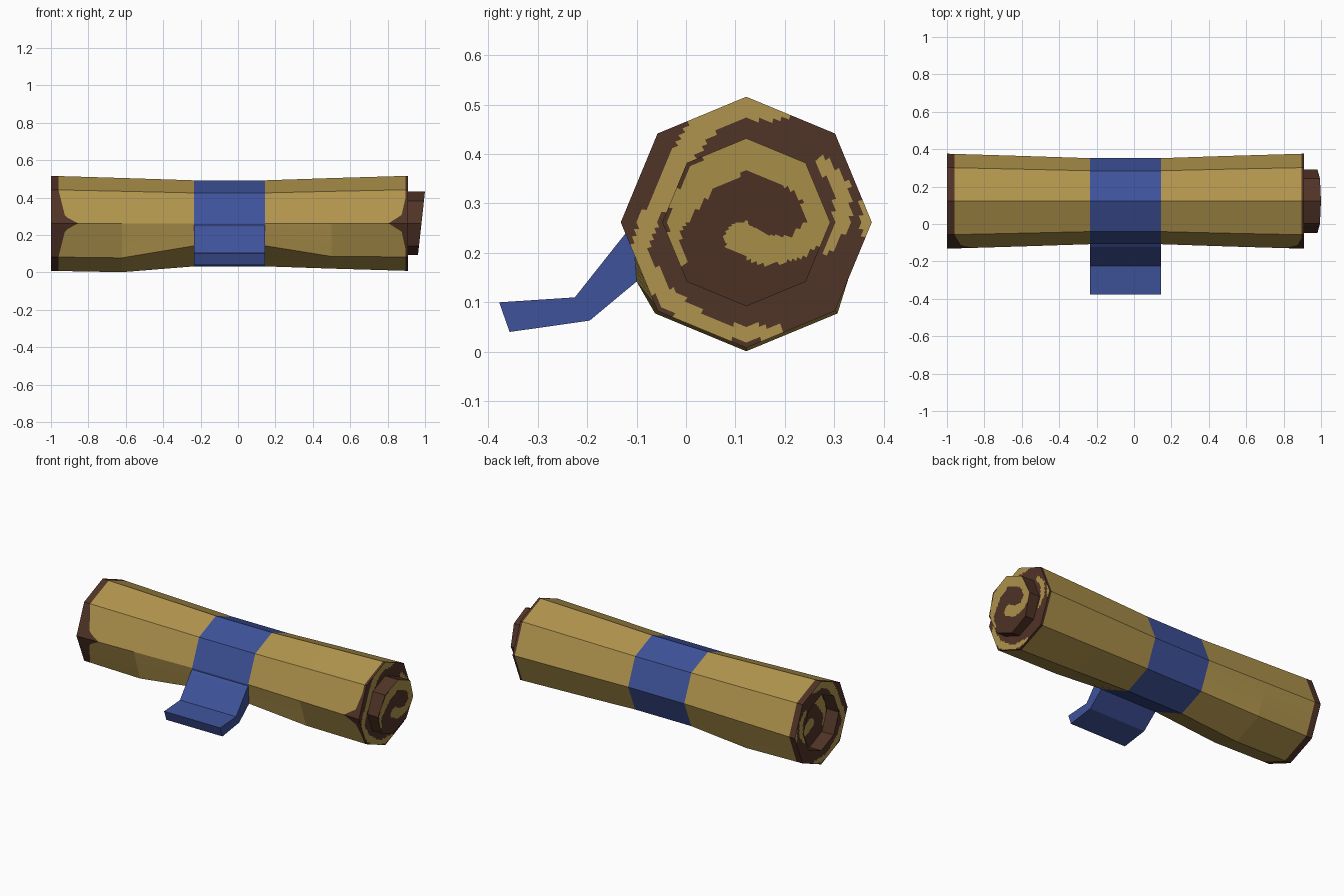
import bpy, bmesh, math
from mathutils import Vector

if "Cube" in bpy.data.objects:
    bpy.data.objects.remove(bpy.data.objects["Cube"])

CY, CZ = 0.122, 0.262        # axis of the roll
K, N = 12, 96                # points per octagon side, points per ring
GOLD, BROWN, BLUE = 0, 1, 2


def material(name, rgb):
    m = bpy.data.materials.new(name)
    m.diffuse_color = [((c / 255 + 0.055) / 1.055) ** 2.4 for c in rgb] + [1]
    m.use_nodes = True
    m.node_tree.nodes["Principled BSDF"].inputs["Base Color"].default_value = m.diffuse_color
    return m


MATS = [material("parchment_gold", (176, 148, 77)),
        material("dark_brown", (80, 51, 38)),
        material("ribbon_blue", (62, 82, 154))]


def octagon(r):
    return [Vector((CY + r * math.cos(i * math.pi / 4), CZ + r * math.sin(i * math.pi / 4)))
            for i in range(8)]


def on_octagon(corners, j):
    a, b = corners[j // K], corners[(j // K + 1) % 8]
    return a.lerp(b, (j % K) / K)


# ---- outer shape: key cross-sections along x, pinched by the ribbon
waist = octagon(0.230)
waist[5] = Vector((-0.10, 0.142))
sag = octagon(0.2425)
for i in (5, 6, 7):
    sag[i] = octagon(0.261)[i]
right_mid = octagon(0.242)
right_mid[5] = octagon(0.25)[5]
END = octagon(0.254)
KEYS = [(-1.0, END), (-0.62, sag), (-0.235, waist), (0.145, waist), (0.5, right_mid), (0.91, END)]


def surface(x, j):
    for (x0, c0), (x1, c1) in zip(KEYS, KEYS[1:]):
        if x <= x1:
            p = on_octagon(c0, j).lerp(on_octagon(c1, j), (x - x0) / (x1 - x0))
            return (x, p.x, p.y)


def bump(j, width):
    return max(0, 1 - abs(j - 48) / width)


# ---- gold spiral strokes on the ends: (right, up, half width) from the axis
UNIT = 1 / 495
INNER = [[(-6, -16, 16), (19, -28, 15), (49, -26, 12), (74, -3, 14), (72, 32, 18), (50, 56, 22),
          (0, 70, 17), (-41, 47, 16), (-63, 17, 13), (-73, -13, 6), (-64, -38, 4)]]
OUTER = [[(34, 110, 8), (-11, 114, 13), (-41, 100, 14), (-61, 72, 12), (-78, 37, 10),
          (-101, -3, 9), (-106, -28, 9), (-91, -63, 9), (-61, -90, 10), (-26, -110, 8), (34, -110, 6)],
         [(76, 62, 6), (96, 32, 9), (96, -3, 7), (82, -28, 4)],
         [(119, 17, 6), (122, -8, 6)]]


def spiral(strokes):
    def rule(c):
        p = Vector(((c.y - CY) / UNIT, (c.z - CZ) / UNIT))
        for s in strokes:
            for a, b in zip(s, s[1:]):
                pa, d = Vector(a[:2]), Vector(b[:2]) - Vector(a[:2])
                t = min(1, max(0, (p - pa).dot(d) / d.length_squared))
                if (p - pa - d * t).length < a[2] + (b[2] - a[2]) * t:
                    return GOLD
        return BROWN
    return rule


def plain(m):
    return lambda c: m


def flat_ring(r, x, tilt=0.0):
    pts = [on_octagon(octagon(r), j) for j in range(N)]
    return [(x + tilt * (p.y - CZ), p.x, p.y) for p in pts]


# ---- one continuous loft: recess, left rim, roll, right rim, core end
loft = []   # (ring, colour rule of the band that leads to it)
STEPS = 18
for i in range(STEPS + 1):                                   # sunken left core
    loft.append((flat_ring(0.004 + 0.166 * i / STEPS, -0.92), spiral(INNER)))
loft.append((flat_ring(0.17, -1.0), plain(BROWN)))           # recess wall
for i in range(1, 9):                                        # left rim
    loft.append((flat_ring(0.17 + 0.084 * i / 8, -1.0), spiral(OUTER)))
loft.append(([surface(-0.96 + 0.045 * bump(j, 12) + 0.06 * bump(j, 2.5), j) for j in range(N)],
             plain(BROWN)))                                  # worn left edge
for x, m in ((-0.62, GOLD), (-0.235, GOLD), (0.145, BLUE), (0.5, GOLD)):
    loft.append(([surface(x, j) for j in range(N)], plain(m)))
loft.append(([surface(0.895 - 0.03 * bump(j, 9) - 0.06 * bump(j, 3), j) for j in range(N)],
             plain(GOLD)))
loft.append((flat_ring(0.254, 0.91), plain(BROWN)))          # worn right edge
for i in range(1, 9):                                        # right rim
    loft.append((flat_ring(0.254 - 0.084 * i / 8, 0.91), spiral(OUTER)))
for i in range(STEPS + 1):                                   # protruding core, slanted end
    loft.append((flat_ring(0.17 - 0.166 * i / STEPS, 0.981, 0.11),
                 spiral(INNER) if i else plain(BROWN)))


def finish(bm, name):
    bmesh.ops.recalc_face_normals(bm, faces=bm.faces)
    me = bpy.data.meshes.new(name)
    bm.to_mesh(me)
    bm.free()
    for m in MATS:
        me.materials.append(m)
    bpy.context.collection.objects.link(bpy.data.objects.new(name, me))


bm = bmesh.new()
rings = [[bm.verts.new(p) for p in ring] for ring, _ in loft]
for a, b, (_, rule) in zip(rings, rings[1:], loft[1:]):
    for j in range(N):
        k = (j + 1) % N
        f = bm.faces.new((a[j], a[k], b[k], b[j]))
        f.material_index = rule(f.calc_center_median())
for r in (rings[0], rings[-1]):
    bm.faces.new(r).material_index = GOLD
finish(bm, "paper_roll")

# ---- loose end of the ribbon
bm = bmesh.new()
profile = [(-0.095, 0.262), (-0.122, 0.24), (-0.225, 0.11), (-0.378, 0.10),
           (-0.357, 0.04), (-0.195, 0.063), (-0.10, 0.142)]
face = bm.faces.new([bm.verts.new((-0.235, y, z)) for y, z in profile])
out = bmesh.ops.extrude_face_region(bm, geom=[face], use_keep_orig=True)
bmesh.ops.translate(bm, vec=(0.38, 0, 0),
                    verts=[g for g in out["geom"] if isinstance(g, bmesh.types.BMVert)])
for f in bm.faces:
    f.material_index = BLUE
finish(bm, "ribbon_tail")
